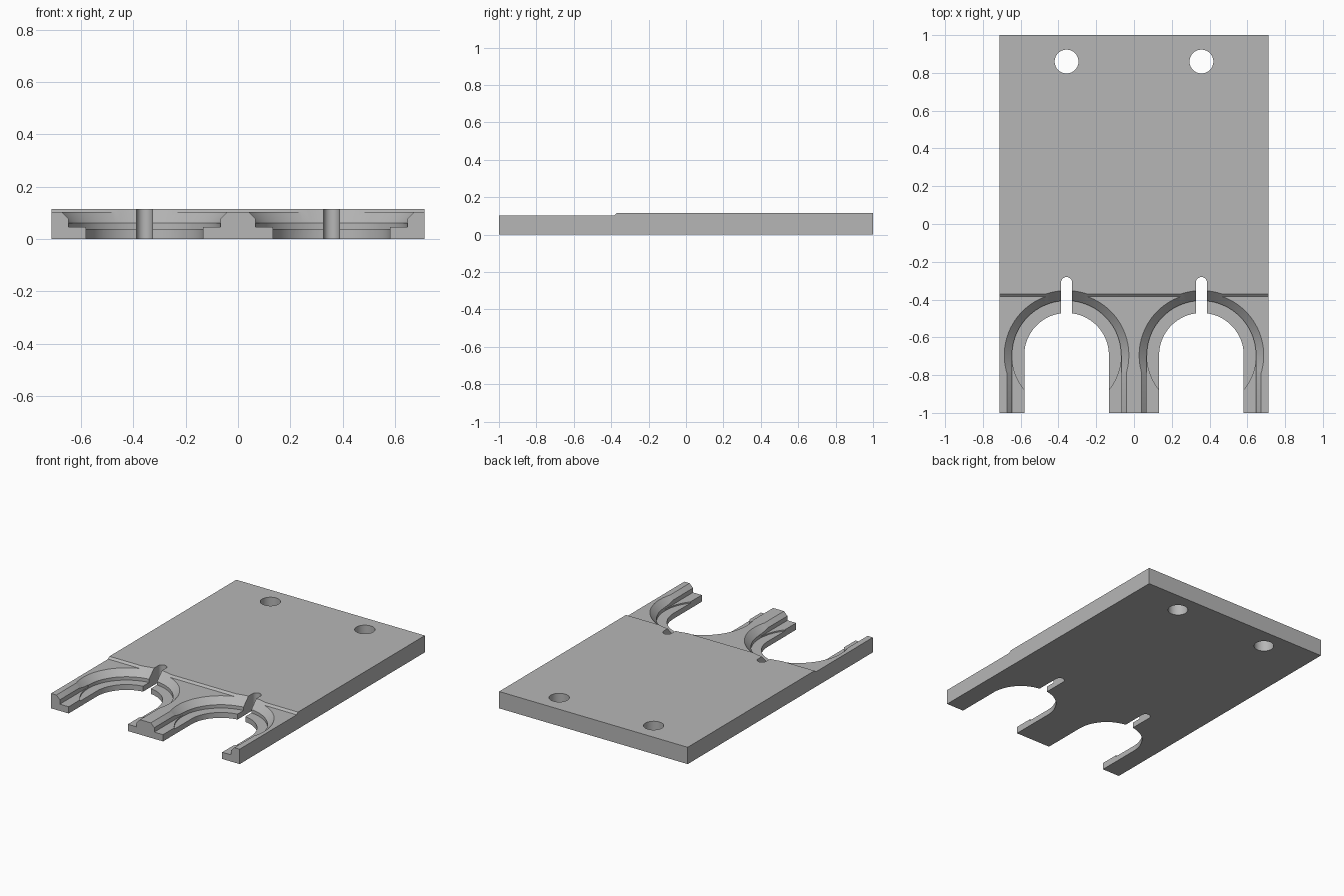
import bpy, bmesh, math
from mathutils import Matrix, Vector

cube = bpy.data.objects.get("Cube")
if cube:
    bpy.data.objects.remove(cube, do_unlink=True)

grey = bpy.data.materials.new("plain grey")
grey.use_nodes = True
colour = (0.47, 0.47, 0.47, 1)
grey.diffuse_color = colour
grey.node_tree.nodes["Principled BSDF"].inputs["Base Color"].default_value = colour

HALF_W, CUP_X, CUP_Y = 0.713, 0.357, -0.695
SEGMENTS = 96


def add_object(name, bm):
    bmesh.ops.recalc_face_normals(bm, faces=bm.faces)
    mesh = bpy.data.meshes.new(name)
    bm.to_mesh(mesh)
    bm.free()
    obj = bpy.data.objects.new(name, mesh)
    bpy.context.collection.objects.link(obj)
    mesh.materials.append(grey)
    return obj


def prism(name, points, offset):
    """Closed outline swept along an offset."""
    bm = bmesh.new()
    face = bm.faces.new([bm.verts.new(p) for p in points])
    swept = bmesh.ops.extrude_face_region(bm, geom=[face])["geom"]
    verts = [v for v in swept if isinstance(v, bmesh.types.BMVert)]
    bmesh.ops.translate(bm, vec=Vector(offset), verts=verts)
    return add_object(name, bm)


def arch(name, x, y, radius, front):
    """Vertical through cutter with a half-round back end."""
    n = SEGMENTS // 2
    pts = [(x + radius * math.cos(math.pi * i / n),
            y + radius * math.sin(math.pi * i / n), -0.1) for i in range(n + 1)]
    pts += [(x - radius, front, -0.1), (x + radius, front, -0.1)]
    return prism(name, pts, (0, 0, 0.4))


def lathe(name, x, y, profile):
    """Solid of revolution from (radius, height) pairs."""
    bm = bmesh.new()
    verts = [bm.verts.new((r, 0, z)) for r, z in profile]
    edges = [bm.edges.new(pair) for pair in zip(verts, verts[1:])]
    bmesh.ops.spin(bm, geom=verts + edges, cent=(0, 0, 0), axis=(0, 0, 1),
                   angle=math.tau, steps=SEGMENTS)
    bmesh.ops.remove_doubles(bm, verts=bm.verts, dist=1e-5)
    bmesh.ops.translate(bm, vec=(x, y, 0), verts=bm.verts)
    return add_object(name, bm)


# Plate with a slightly lower front section
side = [(-1, 0), (1, 0), (1, 0.115), (-0.37, 0.115), (-0.385, 0.102), (-1, 0.102)]
plate = prism("plate", [(-HALF_W, y, z) for y, z in side], (2 * HALF_W, 0, 0))

# Cutters for the two cups, slots and mounting holes
cutters = []
for sx in (-1, 1):
    x = sx * CUP_X
    # Conical round seat
    cutters.append(lathe("seat_cutter", x, CUP_Y, [
        (0, 0.037), (0.289, 0.037), (0.289, 0.06), (0.357, 0.13), (0, 0.13)]))
    # Straight chamfered entry channel
    half = [(0.29, 0.046), (0.29, 0.076), (0.344, 0.13)]
    outline = half + [(-a, z) for a, z in reversed(half)]
    cutters.append(prism("channel_cutter", [(x + a, -1.1, z) for a, z in outline],
                         (0, 1.1 + CUP_Y, 0)))
    # Open throat, narrow slot and mounting hole
    cutters.append(arch("throat_cutter", x, CUP_Y, 0.224, -1.2))
    cutters.append(arch("slot_cutter", x, -0.311, 0.03, -0.6))
    cutters.append(lathe("hole_cutter", x, 0.86, [
        (0, -0.1), (0.063, -0.1), (0.063, 0.3), (0, 0.3)]))

bpy.ops.object.select_all(action="DESELECT")
bpy.context.view_layer.objects.active = plate
plate.select_set(True)
for cutter in cutters:
    cutter.hide_render = True
    mod = plate.modifiers.new("cut", "BOOLEAN")
    mod.operation = "DIFFERENCE"
    mod.solver = "EXACT"
    mod.object = cutter
    bpy.ops.object.modifier_apply(modifier=mod.name)
    bpy.data.objects.remove(cutter, do_unlink=True)

bpy.ops.object.shade_smooth_by_angle(angle=math.radians(25))
